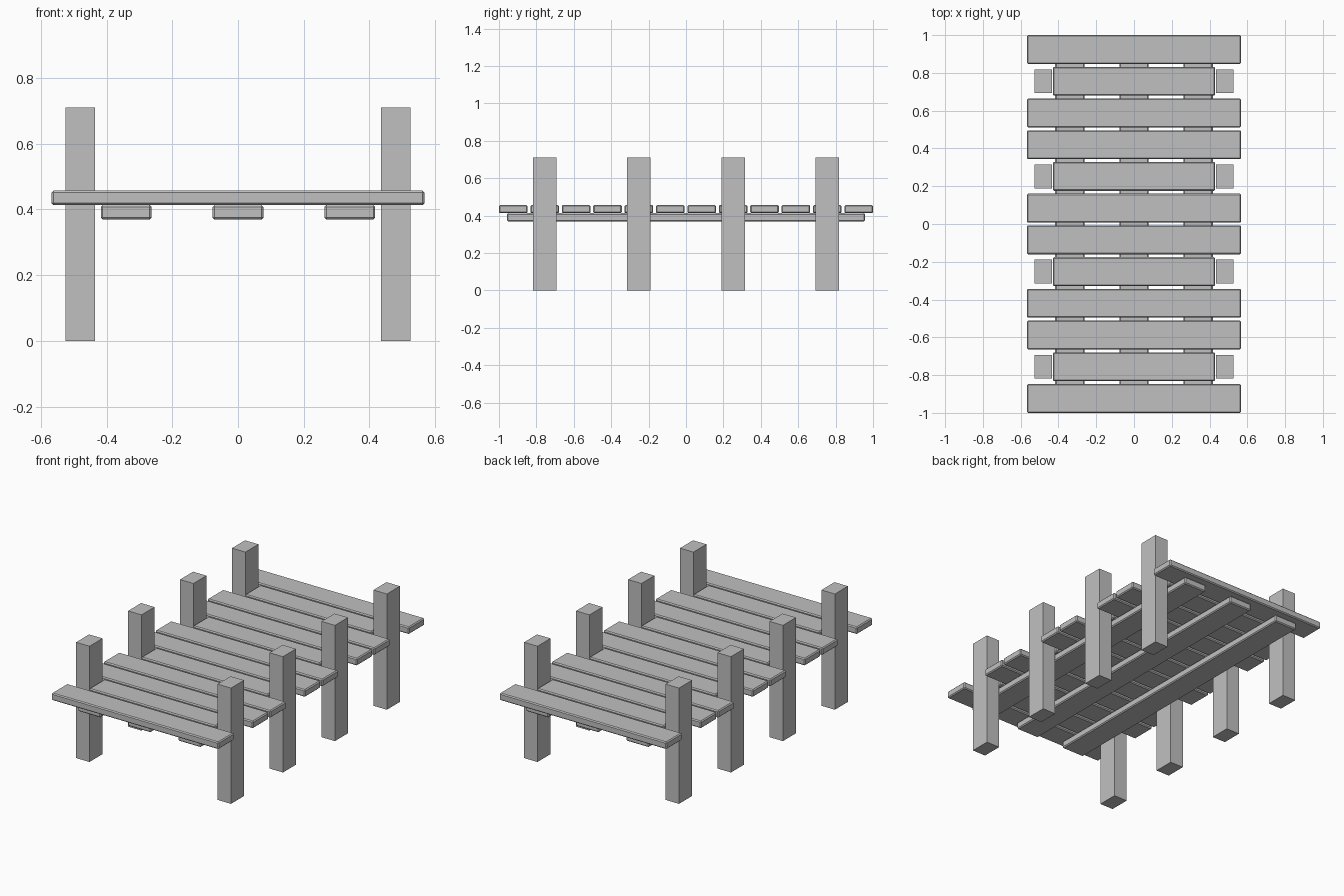
import bpy
import bmesh

cube = bpy.data.objects.get("Cube")
if cube:
    bpy.data.objects.remove(cube, do_unlink=True)

# Single plain grey for all timber
grey = bpy.data.materials.new("weathered_grey")
grey.use_nodes = True
COLOUR = (0.53, 0.53, 0.53, 1)
grey.diffuse_color = COLOUR
grey.node_tree.nodes["Principled BSDF"].inputs["Base Color"].default_value = COLOUR


def timber(name, centre, size, bevel=0.0):
    """Box-shaped piece of wood, optionally with chamfered edges."""
    mesh = bpy.data.meshes.new(name)
    bm = bmesh.new()
    bmesh.ops.create_cube(bm, size=1)
    bmesh.ops.scale(bm, vec=size, verts=bm.verts)
    bm.to_mesh(mesh)
    bm.free()
    mesh.materials.append(grey)
    obj = bpy.data.objects.new(name, mesh)
    obj.location = centre
    bpy.context.collection.objects.link(obj)
    if bevel:
        mod = obj.modifiers.new("worn_edges", "BEVEL")
        mod.width = bevel
        mod.segments = 1
    return obj


PLANKS = 12
WIDTH = 0.153
THICK = 0.044
DECK_Z = 0.435
PITCH = (2 - WIDTH) / (PLANKS - 1)

# Deck planks, every third one shortened to fit between a pair of posts
for i in range(PLANKS):
    y = -1 + WIDTH / 2 + i * PITCH
    between_posts = i % 3 == 1
    length = 0.86 if between_posts else 1.134
    timber(f"deck_plank_{i + 1}", (0, y, DECK_Z), (length, WIDTH, THICK), 0.006)
    if between_posts:
        for side, sign in (("left", 1), ("right", -1)):
            timber(f"{side}_post_{i // 3 + 1}", (sign * 0.48, y, 0.355),
                   (0.091, 0.126, 0.71))

# Long beams carrying the deck
for name, x in (("right", -0.34), ("middle", 0), ("left", 0.34)):
    timber(f"{name}_beam", (x, 0, DECK_Z - THICK), (0.155, 1.914, THICK), 0.006)
